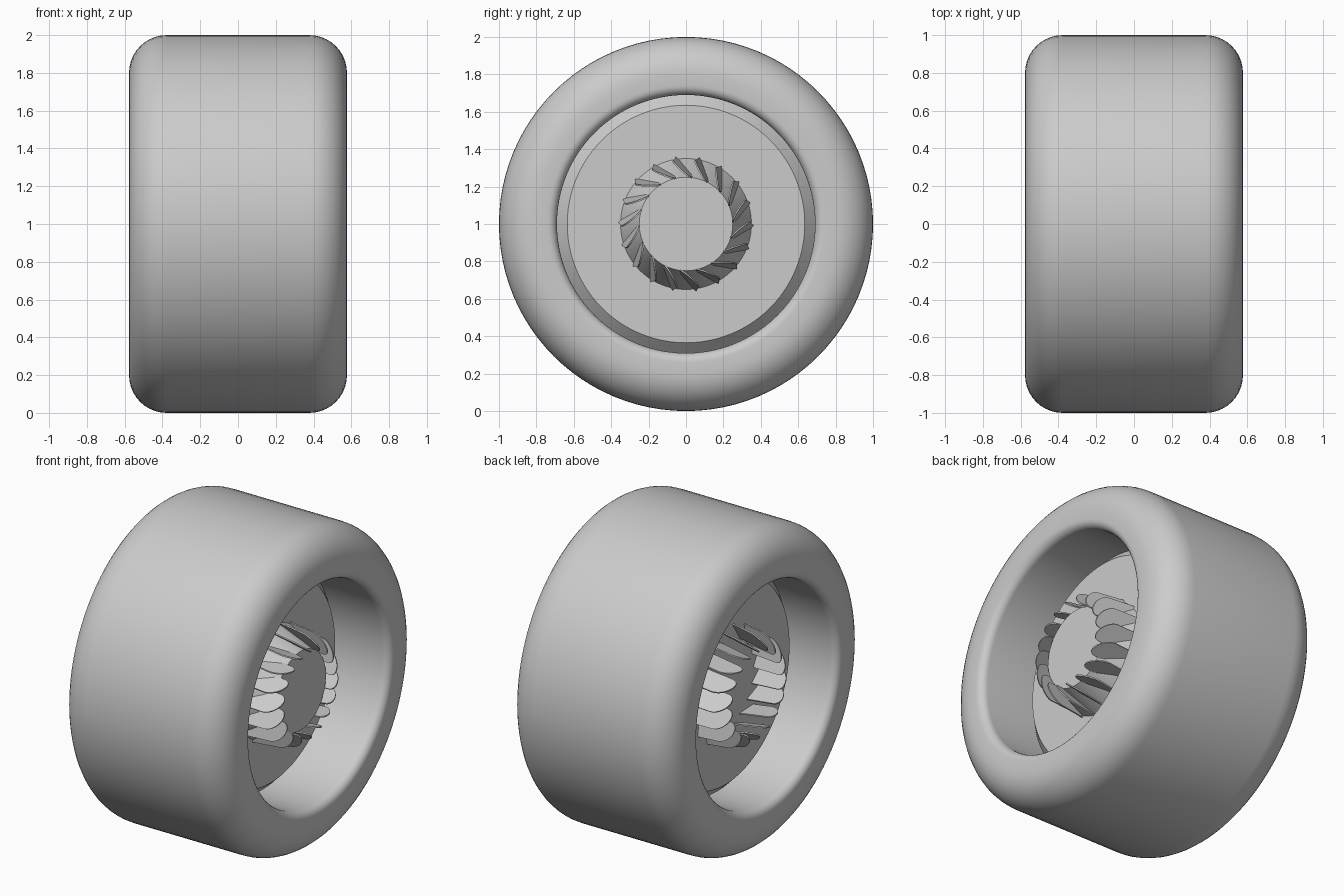
import bpy, bmesh, math
from mathutils import Vector, Matrix

old = bpy.data.objects.get("Cube")
if old:
    bpy.data.objects.remove(old, do_unlink=True)

grey = bpy.data.materials.new("plain_grey")
grey.use_nodes = True
GREY = (0.6, 0.6, 0.6, 1)
grey.diffuse_color = GREY
grey.node_tree.nodes["Principled BSDF"].inputs["Base Color"].default_value = GREY
AXLE = Vector((0, 0, 1))


def finish(name, bm, angle):
    bmesh.ops.remove_doubles(bm, verts=bm.verts, dist=0.0001)
    bmesh.ops.recalc_face_normals(bm, faces=bm.faces)
    mesh = bpy.data.meshes.new(name)
    bm.to_mesh(mesh)
    bm.free()
    mesh.materials.append(grey)
    obj = bpy.data.objects.new(name, mesh)
    bpy.context.collection.objects.link(obj)
    bpy.ops.object.select_all(action='DESELECT')
    bpy.context.view_layer.objects.active = obj
    obj.select_set(True)
    bpy.ops.object.shade_smooth_by_angle(angle=math.radians(angle))


def revolve(name, profile, angle, closed=False, steps=96):
    """Spin a profile of (x, radius) points around the axle."""
    bm = bmesh.new()
    verts = [bm.verts.new((x, 0, 1 + r)) for x, r in profile]
    edges = [bm.edges.new(pair) for pair in zip(verts, verts[1:])]
    if closed:
        edges.append(bm.edges.new((verts[-1], verts[0])))
    bmesh.ops.spin(bm, geom=verts + edges, cent=AXLE, axis=(1, 0, 0),
                   angle=math.tau, steps=steps)
    finish(name, bm, angle)


def arc(cx, cr, radius, start, end, n):
    angles = [math.radians(start + (end - start) * i / n) for i in range(n + 1)]
    return [(cx + radius * math.cos(a), cr + radius * math.sin(a)) for a in angles]


# Tyre: rounded shoulders, flat side walls, softly rolled inner lips
half = arc(0.377, 0.8, 0.2, 90, 0, 10) + arc(0.527, 0.74, 0.05, 0, -90, 6)
tyre = half + [(-x, r) for x, r in reversed(half)]
revolve("tyre", tyre, 50, closed=True)

# Hub disc with chamfered rims, deeper set on the left side
LEFT, RIGHT, BEVEL = 0.235, -0.28, 0.055
revolve("hub_disc", [(LEFT, 0), (LEFT, 0.635), (LEFT - BEVEL, 0.69),
                     (RIGHT + BEVEL, 0.69), (RIGHT, 0.635), (RIGHT, 0)], 25)

# Tapered hub cap on the left side only
revolve("hub_cap", [(LEFT - 0.01, 0.355), (0.44, 0.25), (0.44, 0)], 25)


# Ring of overlapping tongue-shaped blades with slanted tips
def blade_ring(name, turn, base, count=18):
    bm = bmesh.new()
    half_width, thick, shoulder, tip = 0.068, 0.008, 0.44, 0.53
    outline = [(-half_width, base)]
    for i in range(11):
        a = math.pi * (1 - i / 10)
        slant = -0.03 * math.cos(a)
        outline.append((half_width * math.cos(a), shoulder + slant + 0.06 * math.sin(a)))
    outline.append((half_width, base))
    tilt = math.radians(38)
    chord = Vector((0, math.sin(tilt), math.cos(tilt)))
    inward = Vector((0, -math.cos(tilt), math.sin(tilt)))
    for k in range(count):
        spin = Matrix.Rotation(math.tau * (k + 0.5) / count, 3, 'X')
        layers = []
        for depth in (0, thick):
            layer = []
            for u, x in outline:
                lean = 0.04 * (x - base) / (tip - base)
                p = Vector((x, 0.318, 0)) + chord * u + inward * (lean + depth)
                p = Matrix.Rotation(turn, 3, 'Z') @ (spin @ p)
                layer.append(bm.verts.new(p + AXLE))
            layers.append(layer)
        outer, inner = layers
        bm.faces.new(outer)
        bm.faces.new(inner[::-1])
        for i in range(len(outer)):
            j = (i + 1) % len(outer)
            bm.faces.new((outer[i], inner[i], inner[j], outer[j]))
    finish(name, bm, 30)


blade_ring("left_blades", 0, LEFT - 0.01)
blade_ring("right_blades", math.pi, -RIGHT - 0.01)
